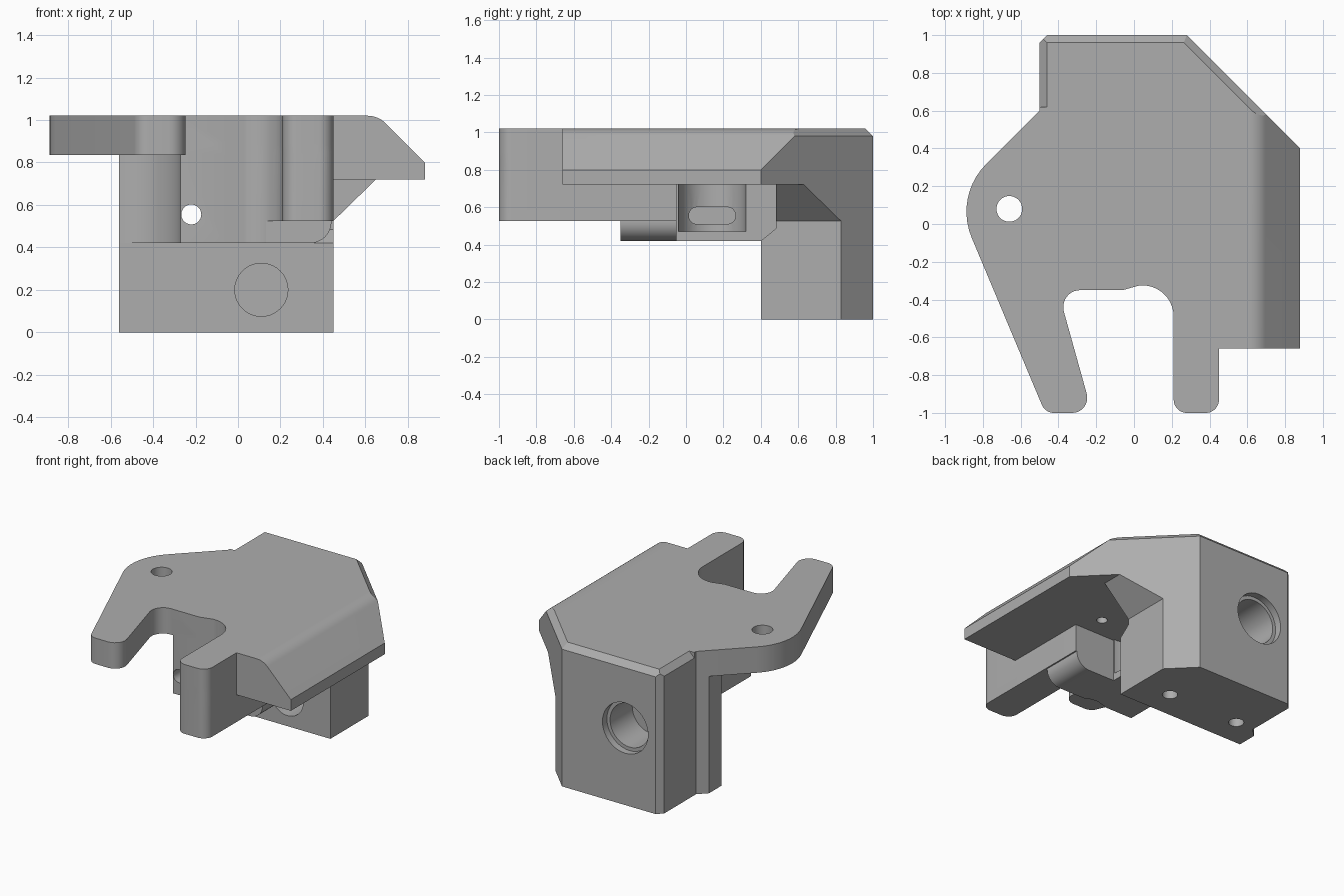
import bpy, bmesh, math
from mathutils import Vector

if "Cube" in bpy.data.objects:
    bpy.data.objects.remove(bpy.data.objects["Cube"], do_unlink=True)

grey = bpy.data.materials.new("plain_grey")
grey.use_nodes = True
colour = (0.42, 0.42, 0.42, 1)
grey.diffuse_color = colour
grey.node_tree.nodes["Principled BSDF"].inputs["Base Color"].default_value = colour


def rounded(points, steps=10):
    """Polygon whose corners (x, y, radius) become arcs."""
    out = []
    for i, p in enumerate(points):
        c = Vector(p[:2])
        if len(p) < 3:
            out.append(c)
            continue
        a = (Vector(points[i - 1][:2]) - c).normalized()
        b = (Vector(points[(i + 1) % len(points)][:2]) - c).normalized()
        half = a.angle(b) / 2
        centre = c + (a + b).normalized() * p[2] / math.sin(half)
        reach = p[2] / math.tan(half)
        start, end = c + a * reach - centre, c + b * reach - centre
        sweep = start.angle(end)
        for k in range(steps + 1):
            t = k / steps
            arc = start * math.sin((1 - t) * sweep) + end * math.sin(t * sweep)
            out.append(centre + arc / math.sin(sweep))
    return out


def to_object(name, bm):
    bmesh.ops.remove_doubles(bm, verts=bm.verts, dist=1e-5)
    bmesh.ops.recalc_face_normals(bm, faces=bm.faces)
    mesh = bpy.data.meshes.new(name)
    bm.to_mesh(mesh)
    bm.free()
    mesh.materials.append(grey)
    ob = bpy.data.objects.new(name, mesh)
    bpy.context.collection.objects.link(ob)
    return ob


def prism(name, points, low, high, axis="z"):
    """Extrude a rounded profile along one axis."""
    place = {"z": lambda u, v, w: (u, v, w),
             "y": lambda u, v, w: (u, w, v),
             "x": lambda u, v, w: (w, u, v)}[axis]
    bm = bmesh.new()
    face = bm.faces.new([bm.verts.new(place(p.x, p.y, low)) for p in rounded(points)])
    made = bmesh.ops.extrude_face_region(bm, geom=[face])["geom"]
    verts = [g for g in made if isinstance(g, bmesh.types.BMVert)]
    bmesh.ops.translate(bm, verts=verts, vec=place(0, 0, high - low))
    return to_object(name, bm)


def rod(name, u, v, radius, low, high, axis):
    circle = [(u + radius * math.cos(math.tau * k / 40),
               v + radius * math.sin(math.tau * k / 40)) for k in range(40)]
    return prism(name, circle, low, high, axis)


def box(x0, x1, y0, y1):
    return [(x0, y0), (x1, y0), (x1, y1), (x0, y1)]


def edge_cutter(name, p, q):
    """Wedge that chamfers a top edge running from p to q, outside on the left."""
    p, q = Vector(p), Vector(q)
    d = (q - p).normalized()
    n = Vector((-d.y, d.x))
    bm = bmesh.new()
    rings = []
    for e in (p, q):
        rings.append([bm.verts.new((*(e + n * s), z))
                      for s, z in ((-0.1, 1.08), (0.06, 0.92), (0.06, 1.08))])
    bm.faces.new(rings[0])
    bm.faces.new(rings[1])
    for k in range(3):
        j = (k + 1) % 3
        bm.faces.new((rings[0][k], rings[0][j], rings[1][j], rings[1][k]))
    return to_object(name, bm)


def combine(target, tool, operation):
    mod = target.modifiers.new(tool.name, "BOOLEAN")
    mod.object, mod.operation, mod.solver = tool, operation, "EXACT"
    bpy.context.view_layer.objects.active = target
    bpy.ops.object.modifier_apply(modifier=mod.name)
    bpy.data.objects.remove(tool, do_unlink=True)


TOP = 1.02
notch = [(0.21, -1, 0.07), (0.21, -0.325, 0.165), (0.03, -0.325), (-0.06, -0.35),
         (-0.403, -0.35, 0.09), (-0.222, -1, 0.08)]

# Lower core and lip, trimmed by the notch
body = prism("mount_body", [(-0.27, -0.4), (0.13, -0.4), (0.13, 0.5), (-0.56, 0.5),
                            (-0.56, 0.4), (-0.27, 0.4, 0.288)], 0.42, 0.9)
combine(body, prism("lip", [(-0.27, 0.42), (0.44, 0.42, 0.1), (0.44, 0.9), (-0.27, 0.9)],
                    -0.35, -0.05, "y"), "UNION")
combine(body, prism("right_leg", [(0.21, -1, 0.07), (0.45, -1, 0.07), (0.45, -0.05),
                                  (0.1, -0.05), (0.1, -0.5), (0.21, -0.5)], 0.525, 0.9), "UNION")
combine(body, prism("notch_cutter", notch, 0.3, 1.1), "DIFFERENCE")

# Plate, wing, roof and rear block
parts = [
    prism("top_plate", [(-0.5, 1), (0.45, 1), (0.45, -1, 0.07)] + notch +
          [(-0.47, -1, 0.07), (-0.952, 0.148, 0.356), (-0.5, 0.6)], 0.835, TOP),
    prism("side_wing", [(0.4, TOP), (0.58, TOP), (0.66, TOP, 0.12), (0.88, 0.8),
                        (0.88, 0.72), (0.4, 0.72)], -0.66, 1, "y"),
    prism("wing_gusset", [(0.4, 0.525), (0.45, 0.525), (0.65, 0.72), (0.65, 0.8),
                          (0.4, 0.8)], 0.48, 1, "y"),
    prism("pocket_roof", box(0.1, 0.45, -0.07, 0.5), 0.72, 0.9),
    prism("rear_block", [(0.4, 0), (1, 0), (1, 1), (0.48, 1), (0.48, 0.485), (0.4, 0.42)],
          -0.56, 0.45, "x"),
]
for part in parts:
    combine(body, part, "UNION")

# Corner cuts, chamfers, holes and pockets
cutters = [
    prism("diagonal_cut", [(0.18, 1.1), (1.18, 0.1), (1.3, 1.3)], -0.1, 1.2),
    prism("left_step", [(-0.42, 1.04), (-0.5, 0.96), (-0.5, 0.6), (-0.6, 0.5),
                        (-0.7, 0.5), (-0.7, 1.04)], -0.1, 1.2),
    edge_cutter("back_chamfer", (-0.6, 1), (0.4, 1)),
    edge_cutter("left_chamfer", (-0.5, 0.62), (-0.5, 1.1)),
    edge_cutter("diagonal_chamfer", (0.2, 1.08), (0.9, 0.38)),
    rod("plate_hole", -0.66, 0.08, 0.068, 0.7, 1.1, "z"),
    rod("front_socket", 0.11, 0.2, 0.125, 0.3, 0.7, "y"),
    rod("back_bore_rim", -0.22, 0.55, 0.18, 0.95, 1.1, "y"),
    rod("back_bore", -0.22, 0.55, 0.155, 0.7, 1.1, "y"),
    rod("through_hole", -0.22, 0.555, 0.047, -0.5, 1.1, "y"),
    rod("roof_hole", 0.355, 0.1, 0.035, 0.6, 0.85, "z"),
    rod("round_pocket", 0.13, 0.14, 0.18, 0.47, 0.72, "z"),
    prism("slot", [(0.015, 0.51, 0.044), (0.265, 0.51, 0.044), (0.265, 0.6, 0.044),
                   (0.015, 0.6, 0.044)], -0.15, 0.2, "x"),
]
for x in (0.2, -0.36):
    cutters.append(rod("bottom_hole", x, 0.6, 0.05, -0.1, 0.25, "z"))
for cutter in cutters:
    combine(body, cutter, "DIFFERENCE")

# Smooth curved walls, keep edges crisp
bpy.ops.object.select_all(action="DESELECT")
body.select_set(True)
bpy.context.view_layer.objects.active = body
bpy.ops.object.shade_smooth_by_angle(angle=math.radians(25))
